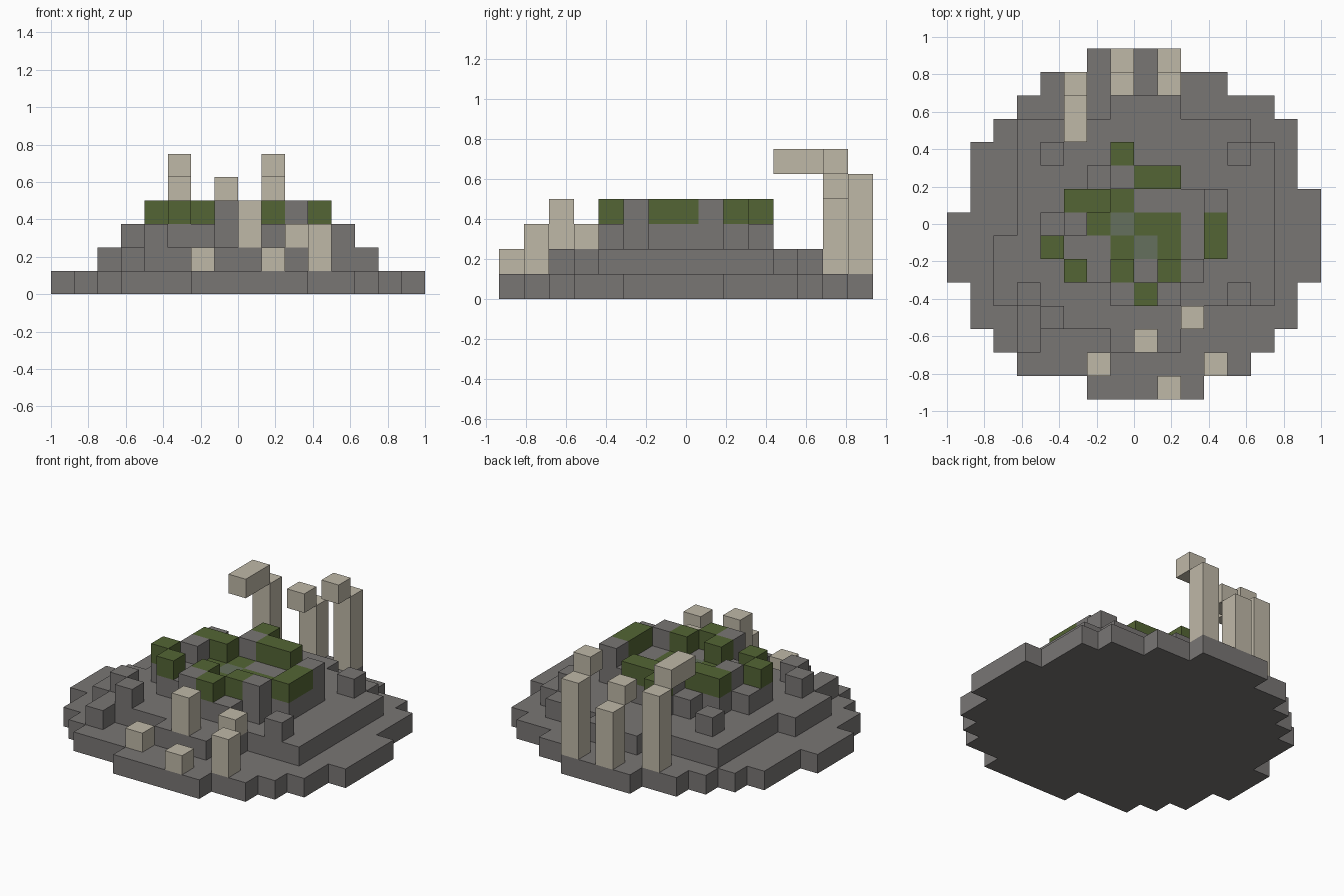
import bpy
import bmesh
from mathutils import Vector

UNIT = 0.125
COLUMNS, ROWS = 16, 15

if "Cube" in bpy.data.objects:
    bpy.data.objects.remove(bpy.data.objects["Cube"], do_unlink=True)


def make_material(name, color):
    material = bpy.data.materials.new(name)
    material.use_nodes = True
    material.diffuse_color = (*color, 1)
    shader = next(n for n in material.node_tree.nodes if n.type == "BSDF_PRINCIPLED")
    shader.inputs["Base Color"].default_value = (*color, 1)
    shader.inputs["Roughness"].default_value = 0.9
    return material


stone = make_material("grey stone", (0.19, 0.18, 0.175))
sand = make_material("pale sandstone", (0.52, 0.48, 0.39))
moss = make_material("green moss", (0.088, 0.13, 0.035))
mossy_stone = make_material("mossy stone", (0.13, 0.16, 0.11))

SIDES = [Vector(v) for v in ((1, 0, 0), (-1, 0, 0), (0, 1, 0), (0, -1, 0), (0, 0, 1), (0, 0, -1))]


def build_blocks(name, cells, material):
    """Join unit blocks into one clean shell without inner faces."""
    cells = set(cells)
    bm = bmesh.new()
    for cell in cells:
        middle = Vector(cell) + Vector((0.5, 0.5, 0.5))
        for side in SIDES:
            if tuple(int(c + s) for c, s in zip(cell, side)) in cells:
                continue
            u = Vector((side.y, side.z, side.x))
            v = side.cross(u)
            corners = [(-1, -1), (1, -1), (1, 1), (-1, 1)]
            points = [middle + (side + a * u + b * v) / 2 for a, b in corners]
            bm.faces.new([bm.verts.new(p) for p in points])
    bmesh.ops.remove_doubles(bm, verts=bm.verts, dist=0.01)
    bmesh.ops.dissolve_limit(bm, angle_limit=0.01, verts=bm.verts, edges=bm.edges)
    for vert in bm.verts:
        x, y, z = vert.co
        vert.co = ((x - COLUMNS / 2) * UNIT, (y - ROWS / 2) * UNIT, z * UNIT)
    mesh = bpy.data.meshes.new(name)
    bm.to_mesh(mesh)
    bm.free()
    mesh.materials.append(material)
    obj = bpy.data.objects.new(name, mesh)
    bpy.context.collection.objects.link(obj)
    return obj


def rows(spans, first_row, level):
    """Blocks of one level, given as start and end column for each row."""
    return [(x, first_row + n, level) for n, (a, b) in enumerate(spans) for x in range(a, b)]


def column(x, y, bottom, top):
    return [(x, y, z) for z in range(bottom, top)]


# Round stepped ground
ground = rows([(6, 11), (3, 13), (2, 14), (1, 15), (1, 15), (0, 16), (0, 16), (0, 16),
               (1, 16), (1, 15), (1, 15), (2, 15), (3, 14), (4, 12), (6, 10)], 0, 0)

# Second terrace with its loose front block
terrace = rows([(7, 10), (3, 11), (2, 14), (2, 14), (2, 14), (3, 14),
                (3, 14), (3, 14), (3, 14), (3, 13), (7, 10)], 2, 1)
terrace.append((3, 2, 1))

# Mound under the ruined ring
mound = rows([(7, 10), (5, 11), (4, 12), (4, 12), (5, 12), (6, 10), (7, 8)], 4, 2)

# Loose rocks on the terrace and stone blocks of the ring
rocks = [(3, 4, 2), (4, 3, 2), (12, 4, 2), (4, 10, 2), (12, 10, 2)]
ring = [(x, y, 3) for x, y in ((7, 4), (10, 5), (5, 7), (7, 9), (11, 8))]

# Moss set into the floor of the ring
floor_moss = [(x, y, 2) for x, y in ((6, 7), (7, 8), (8, 7), (9, 7), (9, 6), (7, 6))]
floor_mossy = [(7, 7, 2), (8, 6, 2)]
solid = set(ground + terrace + mound + rocks + ring) - set(floor_moss + floor_mossy)
build_blocks("stone_mound", solid, stone)
build_blocks("moss_floor", floor_moss, moss)
build_blocks("mossy_stone_floor", floor_mossy, mossy_stone)

# Moss covered blocks of the ring
top_moss = ((7, 10), (8, 9), (9, 9), (5, 8), (6, 8), (11, 7), (11, 6),
            (4, 6), (5, 5), (7, 5), (9, 5), (8, 4))
build_blocks("moss_blocks", [(x, y, 3) for x, y in top_moss], moss)

# Broken front posts
posts = {"outer_post": (9, 0, 1, 2), "right_post": (6, 1, 1, 2), "left_post": (11, 1, 1, 3),
         "middle_post": (8, 2, 2, 4), "inner_post": (10, 3, 2, 3)}
for name, spec in posts.items():
    build_blocks(name, column(*spec), sand)

# Tall rear pillars with blocks leaning over the mound
for name, x, y, top, reach in (("right", 5, 13, 5, 2), ("middle", 7, 14, 4, 1), ("left", 9, 14, 5, 1)):
    build_blocks(name + "_rear_pillar", column(x, y, 1, top), sand)
    build_blocks(name + "_pillar_overhang", [(x, y - n - 1, top) for n in range(reach)], sand)
